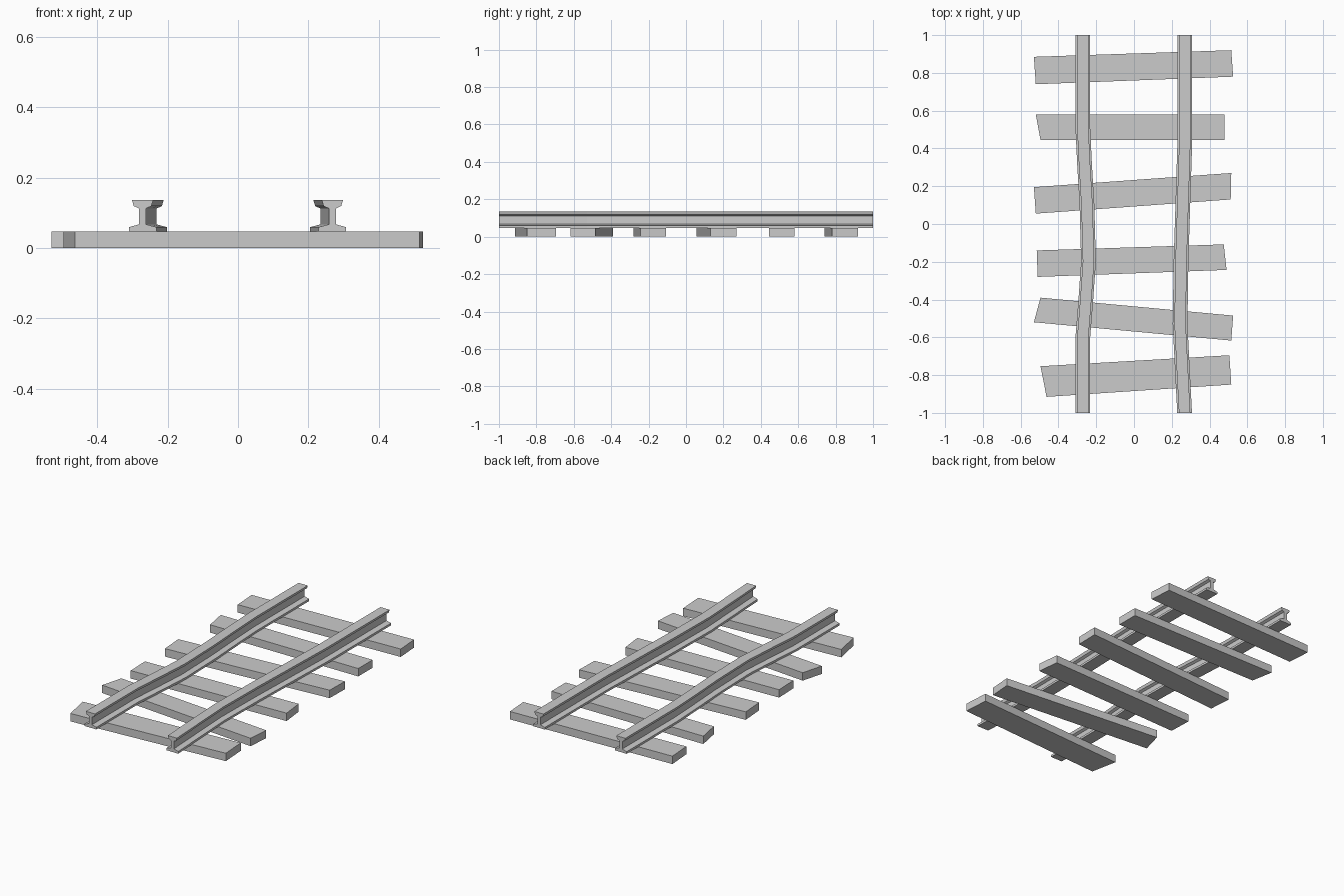
import bpy, bmesh

if "Cube" in bpy.data.objects:
    bpy.data.objects.remove(bpy.data.objects["Cube"])

SLEEPER_H = 0.047


def add_object(name, bm):
    bmesh.ops.recalc_face_normals(bm, faces=bm.faces)
    mesh = bpy.data.meshes.new(name)
    bm.to_mesh(mesh)
    bm.free()
    obj = bpy.data.objects.new(name, mesh)
    bpy.context.collection.objects.link(obj)
    return obj


def sleeper(name, corners):
    """Uneven plank: a footprint with sloping sides up to an inset top."""
    bm = bmesh.new()
    base = [bm.verts.new((x, y, 0)) for x, y in corners]
    top = bm.faces.new(base)
    bmesh.ops.inset_individual(bm, faces=[top], thickness=0.03, use_even_offset=True)
    for v in top.verts:
        v.co.z = SLEEPER_H
    bm.faces.new(base)
    add_object(name, bm)


def rail(name, path):
    """Sweep the I-shaped rail section along a bent path of (x, y)."""
    half = [(0.039, 0.046), (0.039, 0.059), (0.010, 0.067),
            (0.010, 0.112), (0.025, 0.119), (0.030, 0.136)]
    section = half + [(-x, z) for x, z in reversed(half)]
    bm = bmesh.new()
    rings = [[bm.verts.new((px + x, py, z)) for x, z in section] for px, py in path]
    n = len(section)
    for a, b in zip(rings, rings[1:]):
        for i in range(n):
            j = (i + 1) % n
            bm.faces.new((a[i], a[j], b[j], b[i]))
    # End caps, as a stack of quads between the two halves
    for ring in (rings[0], rings[-1]):
        for i in range(len(half) - 1):
            bm.faces.new((ring[i], ring[i + 1], ring[n - 2 - i], ring[n - 1 - i]))
    add_object(name, bm)


# Crooked sleepers: footprint corners, back to front
footprints = [
    [(-0.53, 0.885), (-0.52, 0.74), (0.525, 0.78), (0.515, 0.92)],
    [(-0.52, 0.58), (-0.495, 0.445), (0.48, 0.445), (0.48, 0.58)],
    [(-0.53, 0.195), (-0.52, 0.055), (0.512, 0.13), (0.515, 0.27)],
    [(-0.515, -0.14), (-0.51, -0.28), (0.49, -0.243), (0.475, -0.108)],
    [(-0.495, -0.39), (-0.53, -0.52), (0.515, -0.617), (0.525, -0.485)],
    [(-0.495, -0.753), (-0.463, -0.915), (0.515, -0.85), (0.505, -0.695)],
]
for k, corners in enumerate(footprints, 1):
    sleeper(f"sleeper_{k}", corners)

# Bent rails
rail("left_rail", [(-0.271, -1), (-0.271, -0.6), (-0.255, -0.4), (-0.241, -0.2),
                   (-0.249, 0.1), (-0.262, 0.32), (-0.271, 0.51), (-0.271, 1)])
rail("right_rail", [(0.268, -1), (0.255, -0.75), (0.244, -0.53), (0.249, -0.2),
                    (0.26, 0.15), (0.268, 0.4), (0.268, 1)])
